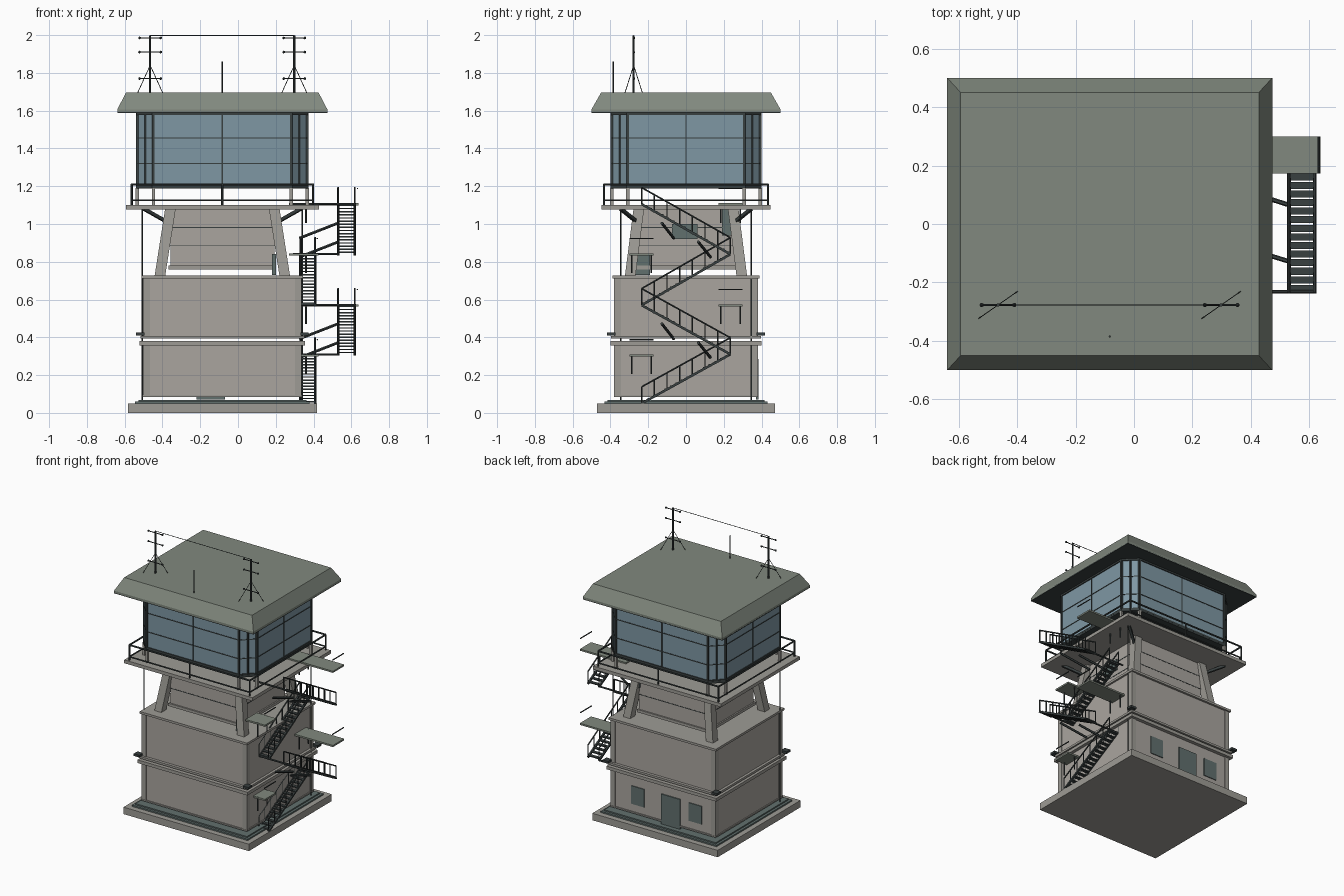
import bpy, bmesh, math
from mathutils import Vector, Matrix

if "Cube" in bpy.data.objects:
    bpy.data.objects.remove(bpy.data.objects["Cube"])

CX = -0.083  # tower axis


def mat(name, r, g, b):
    m = bpy.data.materials.new(name)
    m.diffuse_color = (r, g, b, 1)
    m.use_nodes = True
    m.node_tree.nodes["Principled BSDF"].inputs["Base Color"].default_value = m.diffuse_color
    return m


CONC = mat("concrete", .40, .375, .345)
SLAB = mat("slab_concrete", .34, .33, .30)
ROOF = mat("roof_green", .22, .25, .21)
DARK = mat("dark_metal", .04, .05, .05)
GLASS = mat("glass", .21, .31, .37)
DOOR = mat("door_green", .12, .16, .155)


def part(name, material, boxes=(), rods=(), balls=()):
    """boxes: (x0,x1,y0,y1,z0,z1); rods: (p,q,radius,sides); balls: (centre,radius)"""
    bm = bmesh.new()
    for x0, x1, y0, y1, z0, z1 in boxes:
        m = Matrix.Translation(((x0 + x1) / 2, (y0 + y1) / 2, (z0 + z1) / 2)) @ \
            Matrix.Diagonal((x1 - x0, y1 - y0, z1 - z0, 1))
        bmesh.ops.create_cube(bm, size=1, matrix=m)
    for p, q, r, n in rods:
        p, q = Vector(p), Vector(q)
        d = q - p
        rot = d.to_track_quat('Z', 'Y').to_matrix().to_4x4()
        bmesh.ops.create_cone(bm, cap_ends=True, segments=n, radius1=r, radius2=r, depth=d.length,
                              matrix=Matrix.Translation((p + q) / 2) @ rot @ Matrix.Rotation(math.pi / n, 4, 'Z'))
    for c, r in balls:
        bmesh.ops.create_icosphere(bm, subdivisions=1, radius=r, matrix=Matrix.Translation(c))
    return finish(name, bm, material)


def finish(name, bm, material):
    me = bpy.data.meshes.new(name)
    bm.to_mesh(me)
    bm.free()
    me.materials.append(material)
    ob = bpy.data.objects.new(name, me)
    bpy.context.collection.objects.link(ob)
    return ob


def loft(name, rings, material):
    """rings: lists of points with equal counts, capped at both ends"""
    bm = bmesh.new()
    vs = [[bm.verts.new(p) for p in r] for r in rings]
    n = len(vs[0])
    for a, b in zip(vs, vs[1:]):
        for i in range(n):
            bm.faces.new((a[i], a[(i + 1) % n], b[(i + 1) % n], b[i]))
    bm.faces.new(vs[0][::-1])
    bm.faces.new(vs[-1])
    bmesh.ops.recalc_face_normals(bm, faces=bm.faces)
    return finish(name, bm, material)


def cbox(hx, hy, z0, z1):
    return (CX - hx, CX + hx, -hy, hy, z0, z1)


def rect(hx, hy, z):
    return [(CX + sx * hx, sy * hy, z) for sx, sy in CORNERS]


def chamfered(hx, hy, c, z):
    pts = []
    for sx, sy in CORNERS:
        a, b = (CX + sx * hx, sy * (hy - c), z), (CX + sx * (hx - c), sy * hy, z)
        pts += [b, a] if sx * sy < 0 else [a, b]
    return pts


def ring(pts, r, n=6):
    return [(pts[i], pts[(i + 1) % len(pts)], r, n) for i in range(len(pts))]


CORNERS = [(-1, -1), (1, -1), (1, 1), (-1, 1)]

# Base
part("base_slab", SLAB, [cbox(.5, .472, 0, .05)])
part("base_plinth", DOOR, [cbox(.462, .432, .05, .06), cbox(.445, .415, .06, .069)])

# Two storeys with ledges, corner strips
for name, z0, z1 in (("lower", .085, .357), ("upper", .395, .715)):
    part(name + "_storey_walls", CONC, [cbox(.415, .375, z0, z1)])
    part(name + "_storey_corner_strips", SLAB,
         [(CX + sx * .402 - .018, CX + sx * .402 + .018, sy * .362 - .018, sy * .362 + .018, z0, z1)
          for sx, sy in CORNERS])
    part(name + "_storey_base_trim", SLAB, [cbox(.422, .382, z0, z0 + .01)])
part("lower_ledge", SLAB, [cbox(.438, .4, .357, .38)])
part("middle_ledge", SLAB, [cbox(.434, .396, .393, .408)])
part("upper_ledge", SLAB, [cbox(.428, .39, .712, .728)])
part("corner_clips", DARK, [(CX + sx * .435 - .022, CX + sx * .435 + .022, sy * .395 - .022,
                             sy * .395 + .022, .41, .426) for sx, sy in CORNERS])

# Back door and windows
part("back_door", DOOR, [(-.22, -.07, .37, .383, .07, .285)])
part("back_windows", DOOR, [(x - .052, x + .052, .37, .381, .15, .28) for x in (.12, -.34)])

# Upper core, trims, seams and wall panels
part("upper_core", CONC, [cbox(.275, .26, .765, 1.08)])
part("core_base_trim", SLAB, [cbox(.285, .27, .76, .78)])
part("core_seams", DARK, [cbox(.2765, .2615, z, z + .005) for z in (.885, .98)])
part("core_side_panels", DOOR, [(.18, .2, .19, .275, .94, 1.1), (.18, .2, -.28, -.19, .73, .84),
                                (.18, .2, -.075, .06, .92, 1.0)])

# Raking corner legs and brackets under the gallery
for i, (sx, sy) in enumerate(CORNERS):
    rings = []
    for ox, oy, z in ((.33, .295, .728), (.275, .25, 1.08)):
        rings.append([(CX + sx * ox + a * .028, sy * oy + b * .028, z) for a, b in CORNERS])
    loft("raking_leg_%d" % i, rings, SLAB)
part("gallery_brackets", DARK, rods=[((CX + sx * .30, sy * .265, 1.015), (CX + sx * .415, sy * .345, 1.08), .012, 4)
                                     for sx, sy in CORNERS])
part("gallery_slab", SLAB, [cbox(.511, .448, 1.076, 1.1)])

# Gallery railing
rails = ring(rect(.48, .433, 1.21), .006) + ring(rect(.48, .433, 1.125), .005)
posts = [(CX + sx * .48, sy * .433) for sx, sy in CORNERS] + [(CX, -.433), (CX, .433)]
rails += [((x, y, 1.1), (x, y, 1.21), .006, 6) for x, y in posts]
part("gallery_railing", DARK, rods=rails)

# Glazed cabin on short posts
H, W, C = .45, .393, .085
low, top = chamfered(H, W, C, 1.2), chamfered(H, W, C, 1.59)
part("cabin_posts", SLAB, rods=[((x, y, 1.1), (x, y, 1.19), .012, 4) for x, y, z in low])
loft("cabin_floor", [chamfered(H + .006, W + .006, C, z) for z in (1.188, 1.204)], DARK)
loft("cabin_glass", [low, top], GLASS)
frame = []
for z, r in ((1.205, .009), (1.32, .004), (1.455, .004), (1.583, .01)):
    frame += ring(chamfered(H, W, C, z), r, 4)
mull = [(x, y, .009) for x, y, z in low]
mull += [(CX, s * W, .005) for s in (-1, 1)] + [(CX + s * H, 0, .005) for s in (-1, 1)]
mull += [(CX + sx * (H - C / 2), sy * (W - C / 2), .006) for sx, sy in CORNERS]
frame += [((x, y, 1.2), (x, y, 1.59), r, 4) for x, y, r in mull]
part("cabin_frame", DARK, rods=frame)

# Roof
loft("roof", [rect(.55, .494, 1.588), rect(.556, .5, 1.592), rect(.556, .5, 1.607), rect(.51, .45, 1.695)], ROOF)
part("roof_edge", DARK, [cbox(.556, .5, 1.588, 1.597)])

# Roof antennas
rods, balls = [], []
AY = -.277
for x in (-.465, .298):
    rods.append(((x, AY, 1.69), (x, AY, 1.998), .006, 8))
    for z in (1.985, 1.91, 1.77):
        rods.append(((x - .058, AY, z), (x + .058, AY, z), .003, 6))
        balls += [((x + s * .056, AY, z), .008) for s in (-1, 1)]
    rods += [((x, AY, 1.84), (x + s * .066, AY + s * .046, 1.695), .002, 4) for s in (-1, 1)]
rods.append(((-.465, AY, 1.998), (.298, AY, 1.998), .002, 4))
part("roof_antennas", DARK, rods=rods, balls=balls)
part("whip_antenna", DARK, rods=[((CX, -.385, 1.69), (CX, -.385, 1.86), .004, 6)])

# Downpipes
part("downpipes", DARK, rods=[((-.507, -.345, .06), (-.507, -.345, 1.076), .004, 6),
                              ((.341, .345, .06), (.341, .345, 1.076), .004, 6)])

# Outside stair: four flights alternating between inner and outer lanes
Y = .235
levels = [.05, .31, .57, .84, 1.105]
for i in range(4):
    x0, x1 = (.33, .408) if i % 2 == 0 else (.53, .618)
    s = -1 if i % 2 == 0 else 1
    z0, z1 = levels[i], levels[i + 1]
    a = lambda x, t, h=0: (x, s * Y * (1 - 2 * t), z0 + (z1 - z0) * t + h)
    rods, treads = [], []
    for x in (x0, x1):
        rods += [(a(x, 0), a(x, 1), .009, 4), (a(x, 0, .088), a(x, 1, .088), .005, 6)]
        rods += [(a(x, k / 7), a(x, k / 7, .088), .004, 6) for k in range(8)]
    for k in range(16):
        x, y, z = a(x0, (k + .5) / 16)
        treads.append((x0, x1, y - .012, y + .012, z - .002, z + .005))
    part("stair_flight_%d" % (i + 1), DARK, treads, rods)

# Landings with stub legs and outer hand bars
for i, (z, xe, s) in enumerate(((.31, .425, -1), (.575, .637, 1), (.845, .425, -1), (1.11, .637, 1))):
    y0, y1 = sorted((s * .172, s * .3))
    part("landing_%d" % (i + 1), ROOF, [(.27, xe, y0, y1, z - .012, z)])
    xr = xe - .005
    part("landing_supports_%d" % (i + 1), DARK, rods=[
        ((xr, y0, z + .078), (xr, y1, z + .078), .004, 6),
        ((.36, y0 + .012, z - .105), (.36, y0 + .012, z), .005, 6),
        ((.36, y1 - .012, z - .105), (.36, y1 - .012, z), .005, 6)])

# Wall brackets carrying the outer flights
rods = []
for dz in (0, -.533):
    rods += [((.325, .13, .825 + dz), (.53, .065, .905 + dz), .008, 6),
             ((.325, -.065, .925 + dz), (.53, -.128, 1.005 + dz), .008, 6),
             ((.29, .23, .842 + dz), (.53, .23, .842 + dz), .006, 6),
             ((.29, -.232, 1.105 + dz), (.62, -.232, 1.105 + dz), .006, 6)]
part("stair_wall_brackets", DARK, rods=rods)
